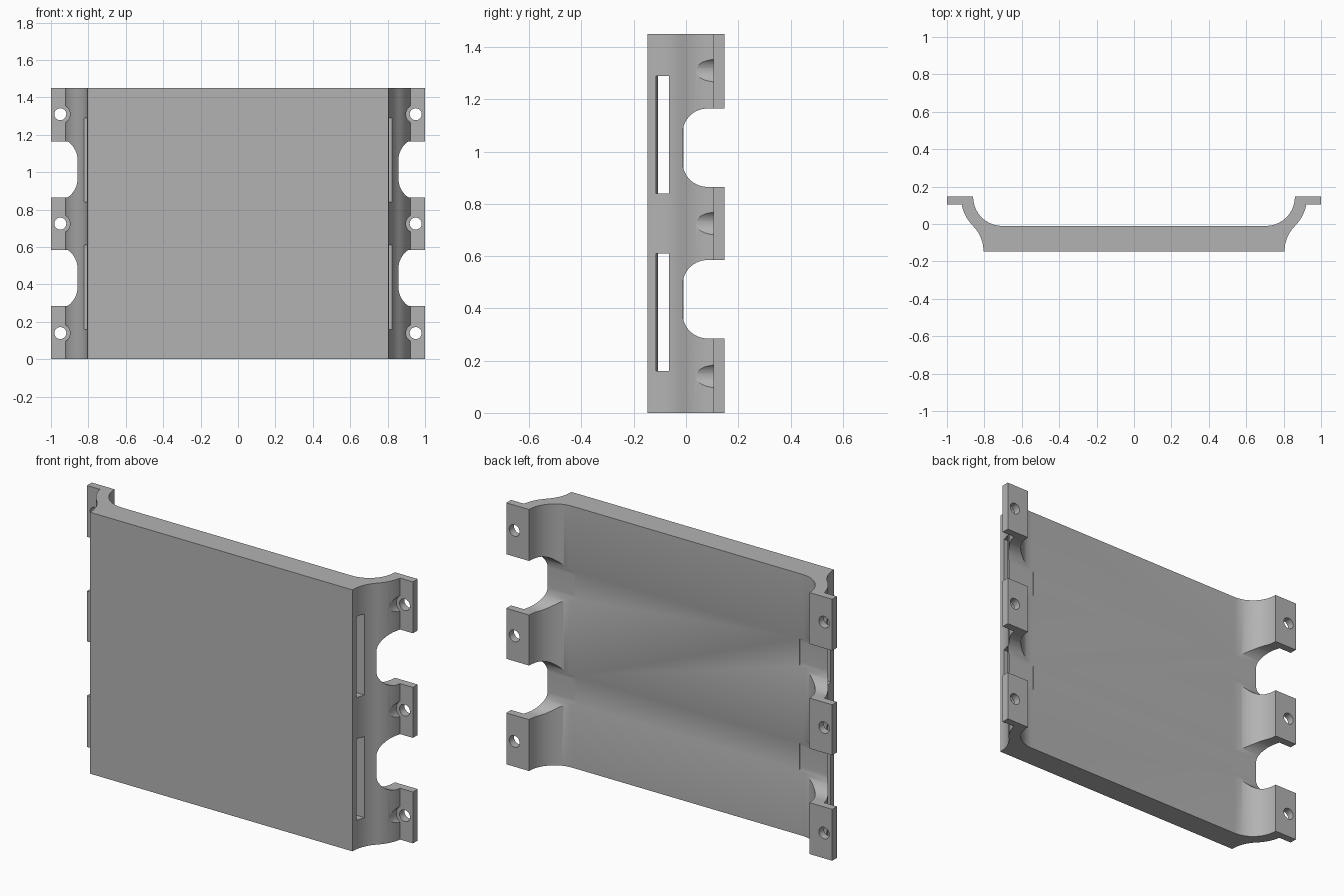
import bpy, bmesh
from math import cos, sin, radians
from mathutils import Vector

cube = bpy.data.objects.get("Cube")
if cube:
    bpy.data.objects.remove(cube, do_unlink=True)

HEIGHT = 1.45
DEPTH = 0.147
grey = bpy.data.materials.new("plain_grey")
grey.use_nodes = True
colour = (0.45, 0.45, 0.45, 1)
grey.diffuse_color = colour
grey.node_tree.nodes["Principled BSDF"].inputs["Base Color"].default_value = colour


def arc(cx, cy, r, start, end, steps=16):
    angles = [radians(start + (end - start) * i / steps) for i in range(steps + 1)]
    return [(cx + r * cos(a), cy + r * sin(a)) for a in angles]


def prism(name, points, place, lo, hi):
    """Extrude a 2D outline; place(u, v, w) maps it into space."""
    bm = bmesh.new()
    face = bm.faces.new([bm.verts.new(place(u, v, lo)) for u, v in points])
    shift = Vector(place(0, 0, hi)) - Vector(place(0, 0, lo))
    new = bmesh.ops.extrude_face_region(bm, geom=[face])["geom"]
    bmesh.ops.translate(bm, vec=shift,
                        verts=[g for g in new if isinstance(g, bmesh.types.BMVert)])
    bmesh.ops.recalc_face_normals(bm, faces=bm.faces)
    mesh = bpy.data.meshes.new(name)
    bm.to_mesh(mesh)
    bm.free()
    mesh.materials.append(grey)
    obj = bpy.data.objects.new(name, mesh)
    bpy.context.collection.objects.link(obj)
    return obj


def along_x(u, v, w):
    return (w, u, v)


def along_y(u, v, w):
    return (u, w, v)


def along_z(u, v, w):
    return (u, v, w)


# Plate with curved side walls and mounting flanges
half = [(0.805, -DEPTH)]
half += arc(0.995, -0.145, 0.19, 180, 135, 12)
half += arc(0.705, 0.145, 0.22, -45, -10.5, 12)[1:]
half += [(1, 0.105), (1, DEPTH), (0.86, DEPTH)]
half += arc(0.705, 0.145, 0.155, 0, -90)
profile = half + [(-x, y) for x, y in reversed(half)]
panel = prism("curved_panel", profile, along_z, 0, HEIGHT)

cutters = []

# Rounded side notches between the flanges
for z in (0.435, 1.015):
    outline = arc(0.082, z + 0.055, 0.095, 90, 180) + arc(0.082, z - 0.055, 0.095, 180, 270)
    outline += [(0.3, z - 0.15), (0.3, z + 0.15)]
    for lo, hi in ((-1.1, -0.69), (0.69, 1.1)):
        cutters.append(prism("notch_cutter", outline, along_x, lo, hi))

# Strap slots running right through the plate
strap = [(-1.1, -0.065), (-1.1, -0.115), (-0.8, -0.115), (-0.6, -0.108),
         (0.6, -0.108), (0.8, -0.115), (1.1, -0.115), (1.1, -0.065)]
for z in (0.16, 0.84):
    cutters.append(prism("slot_cutter", strap, along_z, z, z + 0.45))

# Screw holes with clearance for the screw heads
for x in (-0.95, 0.95):
    for z in (0.14, 0.725, 1.31):
        for r, end in ((0.052, 0.1045), (0.032, 0.3)):
            circle = arc(x, z, r, 0, 360, 32)[:-1]
            cutters.append(prism("screw_cutter", circle, along_y, -0.1, end))

bpy.context.view_layer.objects.active = panel
for cutter in cutters:
    mod = panel.modifiers.new("cut", 'BOOLEAN')
    mod.operation = 'DIFFERENCE'
    mod.solver = 'EXACT'
    mod.object = cutter
    bpy.ops.object.modifier_apply(modifier=mod.name)
    bpy.data.objects.remove(cutter, do_unlink=True)

for obj in bpy.context.selected_objects:
    obj.select_set(False)
panel.select_set(True)
bpy.ops.object.shade_smooth_by_angle(angle=radians(30))
